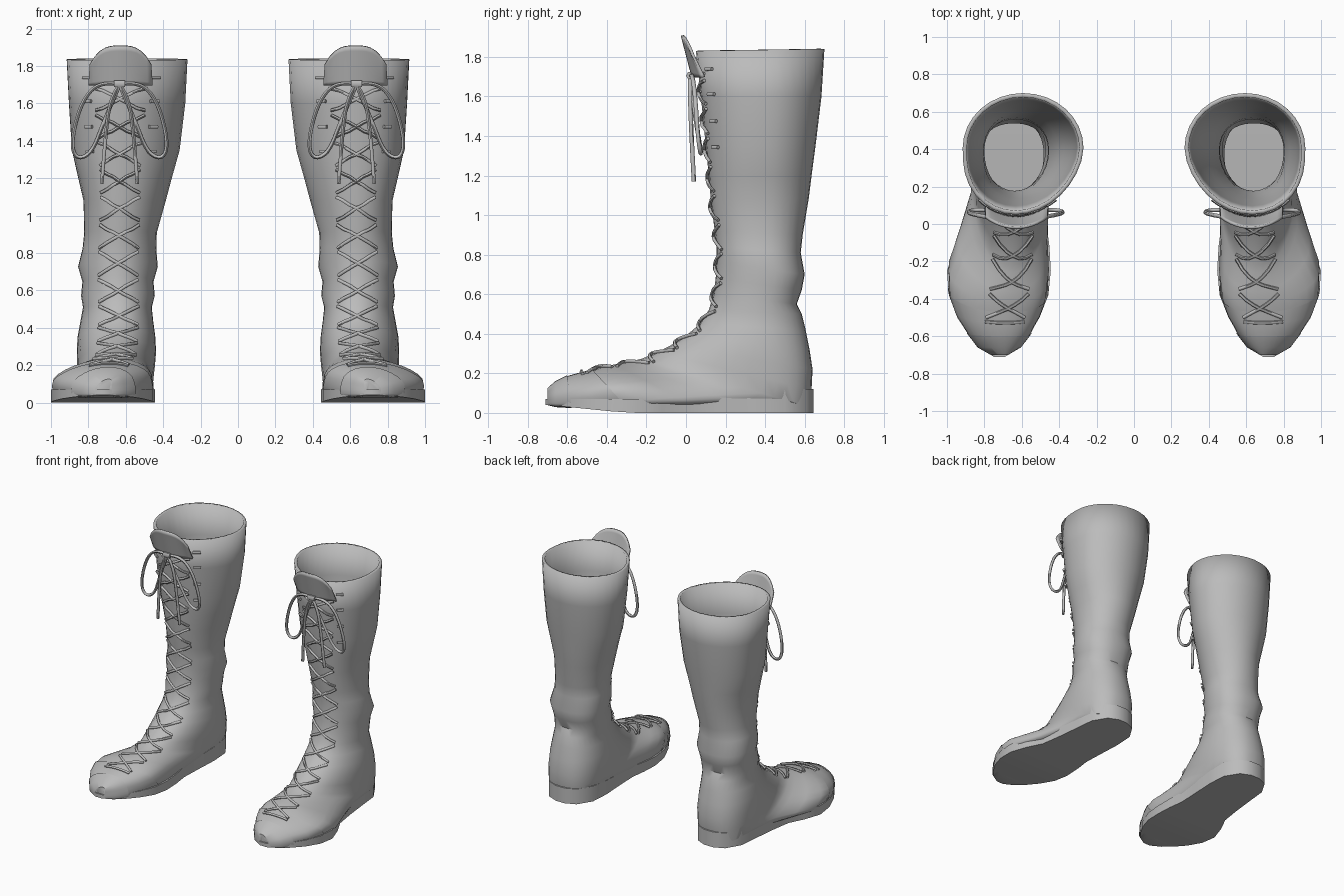
import bpy, bmesh
from math import sin, cos, pi, asin, copysign
from mathutils import Vector

cube = bpy.data.objects.get("Cube")
if cube:
    bpy.data.objects.remove(cube)

GREY = (0.5, 0.5, 0.5, 1)
leather = bpy.data.materials.new("grey_leather")
leather.use_nodes = True
leather.diffuse_color = GREY
leather.node_tree.nodes["Principled BSDF"].inputs["Base Color"].default_value = GREY

# Sections: back/sole point (y, z), front/instep point (y, z), centre x, half width
SHAFT = [
    (.70, 1.84, .05, 1.83, .593, .323), (.685, 1.6, .075, 1.6, .593, .311),
    (.655, 1.35, .10, 1.35, .6, .288), (.635, 1.2, .115, 1.2, .604, .25),
    (.62, 1.08, .125, 1.08, .606, .22), (.59, .9, .145, .92, .628, .194),
    (.58, .81, .155, .84, .634, .197), (.60, .7, .155, .76, .642, .213),
    (.585, .62, .15, .68, .642, .19), (.56, .55, .14, .6, .642, .197),
    (.585, .5, .115, .52, .645, .184),
]
FOOT = [
    (.605, .42, .07, .45, .648, .195), (.625, .32, 0, .39, .65, .208),
    (.64, .22, -.08, .34, .65, .212), (.635, .12, -.15, .305, .652, .208),
    (.62, .03, -.22, .275, .655, .203), (.5, .03, -.26, .265, .66, .204),
    (.3, .03, -.31, .255, .668, .21), (.05, .03, -.36, .245, .70, .238),
    (-.15, .03, -.42, .235, .723, .268), (-.3, .03, -.47, .215, .725, .263),
    (-.45, .03, -.53, .2, .725, .224), (-.58, .035, -.6, .18, .72, .162),
    (-.66, .04, -.66, .15, .72, .105), (-.7, .05, -.7, .115, .72, .035),
]
SECTIONS = SHAFT + FOOT
LAST = len(SECTIONS) - 1


def section(s):
    i = min(int(s), LAST - 1)
    return [a + (b - a) * (s - i) for a, b in zip(SECTIONS[i], SECTIONS[i + 1])]


def surface(s, t, grow=0):
    """Point on the boot skin: s runs from collar to toe, t around (0 = front)."""
    by, bz, ty, tz, x0, w = section(s)
    back, front = Vector((by, bz)), Vector((ty, tz))
    axis = front - back
    half = axis.length / 2 + grow
    axis.normalize()
    up = max(0, axis.y)
    mid = -.1 - .3 * up
    c, sn = cos(t), sin(t)
    if c < 0:
        e = 1 - .6 * min(1, 1.6 * up)
        a, lat = mid - (1 + mid) * abs(c) ** e, abs(sn) ** e
    else:
        a, lat = mid + (1 - mid) * c, abs(sn)
    p = (back + front) / 2 + axis * a * half
    x = x0 + (.633 + .06 * up - x0) * max(0, a) + copysign(lat, sn) * (w + grow)
    return Vector((x, p.x, p.y))


def finish(obj, thickness=0, angle=40):
    """Colour, smooth, thicken and mirror to make the pair."""
    obj.data.materials.clear()
    obj.data.materials.append(leather)
    bpy.ops.object.select_all(action='DESELECT')
    obj.select_set(True)
    bpy.context.view_layer.objects.active = obj
    bpy.ops.object.shade_smooth_by_angle(angle=angle * pi / 180)
    if thickness:
        solid = obj.modifiers.new("thickness", 'SOLIDIFY')
        solid.thickness = thickness
        solid.offset = -1
    obj.modifiers.new("pair", 'MIRROR').use_clip = False


def grid_object(name, rows, closed, caps=(), thickness=0, angle=40):
    """Bridge rows of points into a surface."""
    bm = bmesh.new()
    rings = [[bm.verts.new(p) for p in row] for row in rows]
    n = len(rings[0])
    for r, q in zip(rings, rings[1:]):
        for i in range(n if closed else n - 1):
            j = (i + 1) % n
            bm.faces.new((r[i], r[j], q[j], q[i]))
    for k in caps:
        bm.faces.new(rings[k])
    bmesh.ops.recalc_face_normals(bm, faces=bm.faces)
    mesh = bpy.data.meshes.new(name)
    bm.to_mesh(mesh)
    bm.free()
    obj = bpy.data.objects.new(name, mesh)
    bpy.context.collection.objects.link(obj)
    finish(obj, thickness, angle)
    return obj


def cords(name, paths, radius, smooth):
    """Round cords along point paths, joined in one object."""
    curve = bpy.data.curves.new(name, 'CURVE')
    curve.dimensions = '3D'
    curve.bevel_depth = radius
    curve.bevel_resolution = 1
    curve.use_fill_caps = True
    for path in paths:
        sp = curve.splines.new('NURBS' if smooth else 'POLY')
        sp.points.add(len(path) - 1)
        for pt, co in zip(sp.points, path):
            pt.co = (*co, 1)
        if smooth:
            sp.order_u = 3
            sp.use_endpoint_u = True
            sp.resolution_u = 6
    obj = bpy.data.objects.new(name, curve)
    bpy.context.collection.objects.link(obj)
    bpy.ops.object.select_all(action='DESELECT')
    obj.select_set(True)
    bpy.context.view_layer.objects.active = obj
    bpy.ops.object.convert(target='MESH')
    finish(bpy.context.view_layer.objects.active, angle=60)


def skin(name, first, grow, thickness, caps):
    ring = [2 * pi * i / 32 for i in range(32)]
    rows = [[surface(s, t, grow) for t in ring] for s in range(first, LAST + 1)]
    grid_object(name, rows, True, caps, thickness)


# Upper, toe cap and toe bumper
skin("boot_upper", 0, 0, .022, (-1,))
skin("toe_cap", LAST - 4, .006, 0, (-1,))
skin("toe_bumper", LAST - 2, .011, 0, (-1,))

# Sole: y, inner x, outer x
OUTLINE = [
    (.645, .61, .69), (.61, .53, .77), (.5, .462, .835), (.35, .452, .85),
    (.15, .462, .872), (0, .468, .895), (-.12, .452, .955), (-.25, .445, 1),
    (-.38, .458, .99), (-.5, .505, .945), (-.6, .565, .88), (-.67, .63, .81),
    (-.71, .69, .75),
]
rows = []
for y, xi, xo in OUTLINE:
    low = max(0, -.1 * (y + .3))
    top = .07 + .05 * max(0, min(1, (y + .2) / .7))
    rows.append([(xi, y, low), (xo, y, low), (xo, y, top), (xi, y, top)])
grid_object("sole", rows, True, (0, -1))

# Tongue standing above the collar
rows = []
for k in range(9):
    v = k / 8
    rows.append([(.628 + .165 * u, .042 - .055 * v + .055 * u * u,
                  1.7 + v * (.21 - .1 * abs(u) ** 3))
                 for u in [i / 6 - 1 for i in range(13)]])
grid_object("tongue", rows, False, thickness=.014)

# Criss-cross laces, evenly spaced along the front line
steps = [i / 20 for i in range(LAST * 20)]
dist, travelled = [], 0
for i, s in enumerate(steps):
    if i:
        travelled += (surface(s, 0) - surface(steps[i - 1], 0)).length
    dist.append(travelled)


def lace_point(d, side):
    s = next(s for s, m in zip(steps, dist) if m >= d)
    reach = .1 + .05 * max(0, 1 - d / .6)
    return surface(s, asin(side * reach / section(s)[5]), .01)


ROWS, START, END = 13, .14, 2.06
pitch = (END - START) / ROWS
strands = []
for k in range(ROWS):
    for side in (-1, 1):
        strands.append([lace_point(START + pitch * (k + .85 * j / 6), side * (1 - j / 3))
                        for j in range(7)])
for d in (START - .03, END):
    strands.append([lace_point(d, j / 4 - 1) for j in range(9)])
cords("laces", strands, .009, False)

# Bow: two loops and two tails hanging from the knot
KNOT = Vector((.633, .025, 1.7))
LOOP = [(0, 0, 0), (.1, .005, .02), (.2, .02, -.08), (.26, .035, -.3),
        (.235, .05, -.4), (.15, .05, -.37), (.085, .02, -.2), (0, -.005, 0)]
TAIL = [(0, -.005, 0), (.045, -.005, -.06), (.075, 0, -.25), (.095, .015, -.53)]
bow = [[KNOT + Vector((m * x, y, z)) for x, y, z in part]
       for part in (LOOP, TAIL) for m in (-1, 1)]
cords("bow", bow, .011, True)
cords("knot", [[KNOT + Vector((-.03, -.005, .005)), KNOT + Vector((.03, -.005, .005))]], .02, False)

# Lace hooks on the upper shaft
hooks = []
for z_step in range(4):
    s = .4 + .55 * z_step
    for side in (-1, 1):
        hooks.append([surface(s, side * a, .008) for a in (.52, .6, .68)])
cords("lace_hooks", hooks, .01, False)
